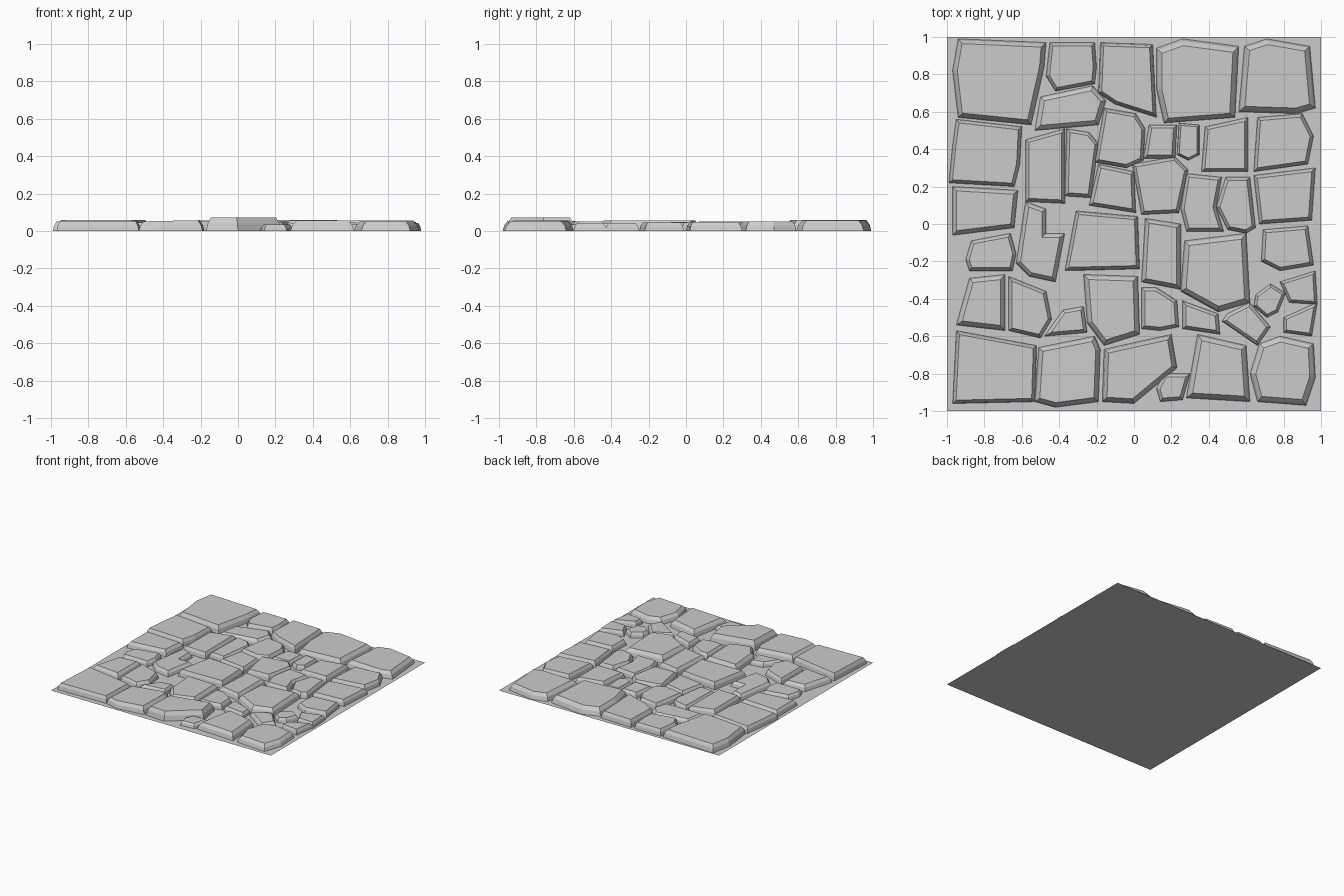
import bpy, bmesh
from mathutils import Vector


def add_mesh(name, bm):
    bmesh.ops.recalc_face_normals(bm, faces=bm.faces)
    me = bpy.data.meshes.new(name)
    bm.to_mesh(me)
    bm.free()
    ob = bpy.data.objects.new(name, me)
    bpy.context.collection.objects.link(ob)
    return ob


def inset(pts, d):
    # mitred inward offset of a clockwise outline
    out = []
    for i, p in enumerate(pts):
        a = (p - pts[i - 1]).normalized()
        b = (pts[(i + 1) % len(pts)] - p).normalized()
        na, nb = Vector((a.y, -a.x)), Vector((b.y, -b.x))
        out.append(p + (na + nb) * (d / (1 + na.dot(nb))))
    return out


count = 0


def stone(h, *outline, w=0.018, shift=(0, 0), tilt=(0, 0)):
    # paving stone: steep side wall, chamfer, flat (optionally tilted) top
    global count
    count += 1
    base = [Vector(p) for p in outline]
    mid_xy = sum(base, Vector((0, 0))) / len(base)
    bm = bmesh.new()
    rings = []
    for k, d, s in ((0, 0, 0), (0.55, 0.3 * w, 0.3), (1, w, 1)):
        ring = []
        for p in inset(base, d):
            q = p + Vector(shift) * s
            z = h + (q - mid_xy).dot(Vector(tilt))
            ring.append(bm.verts.new((q.x, q.y, k * z)))
        rings.append(ring)
    n = len(base)
    for lo, hi in zip(rings, rings[1:]):
        for i in range(n):
            j = (i + 1) % n
            bm.faces.new((lo[j], lo[i], hi[i], hi[j]))
    bm.faces.new(list(reversed(rings[-1])))
    add_mesh(f"paving_stone_{count:02d}", bm)


# mortar bed
bm = bmesh.new()
bmesh.ops.create_grid(bm, x_segments=1, y_segments=1, size=1)
add_mesh("mortar_bed", bm)

# back row
stone(.06, (-.94, .99), (-.47, .97), (-.48, .84), (-.55, .53), (-.94, .57), (-.97, .82), w=.025)
stone(.05, (-.45, .97), (-.21, .97), (-.2, .84), (-.21, .75), (-.42, .71), (-.47, .79))
stone(.055, (-.18, .97), (.1, .96), (.12, .57), (-.1, .64), (-.19, .7))
stone(.06, (.12, .94), (.26, .99), (.56, .95), (.54, .57), (.16, .54), (.12, .72), w=.03, shift=(0, -.006))
stone(.055, (.59, .95), (.71, .99), (.94, .95), (.97, .62), (.87, .59), (.56, .6), w=.03)
stone(.04, (-.5, .68), (-.22, .74), (-.15, .66), (-.19, .53), (-.53, .5), w=.025, tilt=(.04, 0))

# second row
stone(.05, (-.95, .56), (-.6, .52), (-.61, .32), (-.64, .2), (-.99, .22), (-.97, .42))
stone(.048, (-.58, .45), (-.37, .51), (-.37, .11), (-.58, .12))
stone(.042, (-.36, .51), (-.24, .49), (-.19, .43), (-.23, .14), (-.37, .15))
stone(.05, (-.16, .62), (.01, .59), (.06, .51), (.05, .34), (-.04, .3), (-.21, .33))
stone(.042, (.08, .53), (.23, .53), (.22, .35), (.05, .35))
stone(.04, (.24, .54), (.35, .53), (.35, .37), (.29, .34), (.23, .37), w=.012)
stone(.048, (.38, .52), (.61, .57), (.61, .28), (.36, .28))
stone(.05, (.66, .57), (.9, .59), (.96, .47), (.93, .32), (.64, .28))

# third row
stone(.048, (-.97, .2), (-.62, .18), (-.64, -.02), (-.97, -.06), w=.022)
stone(.045, (-.19, .32), (0, .28), (.01, .06), (-.24, .1))
stone(.05, (-.01, .32), (.22, .36), (.29, .29), (.24, .06), (.04, .05))
stone(.045, (.28, .27), (.47, .25), (.44, .09), (.48, -.04), (.28, -.04), (.25, .08))
stone(.045, (.49, .25), (.62, .25), (.65, -.02), (.6, -.05), (.5, -.03), (.44, .09))
stone(.048, (.64, .26), (.97, .3), (.95, .02), (.67, 0))

# fourth row
stone(.042, (-.58, .12), (-.47, .08), (-.47, -.05), (-.37, -.05), (-.42, -.31), (-.56, -.28), (-.63, -.21), w=.022)
stone(.055, (-.31, .07), (.02, .04), (.03, -.24), (-.37, -.25))
stone(.04, (-.87, -.09), (-.66, -.05), (-.63, -.16), (-.65, -.25), (-.88, -.25), (-.9, -.19))
stone(.048, (.06, .03), (.25, 0), (.25, -.35), (.04, -.31), w=.022)
stone(.055, (.27, -.09), (.6, -.05), (.62, -.42), (.45, -.47), (.25, -.36), w=.028)
stone(.045, (.69, -.03), (.93, -.01), (.96, -.22), (.78, -.25), (.68, -.2))

# fifth row
stone(.048, (-.88, -.29), (-.69, -.27), (-.69, -.57), (-.95, -.54), w=.025)
stone(.045, (-.67, -.28), (-.47, -.36), (-.44, -.51), (-.5, -.61), (-.67, -.57))
stone(.038, (-.38, -.46), (-.27, -.44), (-.25, -.58), (-.48, -.6))
stone(.052, (-.27, -.27), (.02, -.28), (.03, -.59), (-.16, -.65), (-.25, -.53), w=.026)
stone(.042, (.04, -.34), (.12, -.34), (.23, -.41), (.24, -.55), (.14, -.57), (.04, -.56))
stone(.04, (.26, -.41), (.45, -.48), (.46, -.59), (.26, -.56))
stone(.035, (.5, -.48), (.62, -.42), (.73, -.55), (.66, -.65), (.47, -.52))
stone(.04, (.65, -.38), (.73, -.32), (.81, -.37), (.77, -.47), (.71, -.5), (.64, -.44), w=.015)
stone(.042, (.78, -.31), (.97, -.25), (.98, -.43), (.83, -.42), w=.015)
stone(.042, (.8, -.5), (.98, -.42), (.95, -.6), (.8, -.58), w=.015)

# front row
stone(.053, (-.95, -.57), (-.52, -.65), (-.53, -.95), (-.97, -.96))
stone(.055, (-.51, -.66), (-.21, -.6), (-.18, -.67), (-.19, -.95), (-.42, -.98), (-.53, -.95), w=.025, tilt=(.02, 0))
stone(.072, (-.16, -.67), (.2, -.59), (.23, -.77), (0, -.96), (-.17, -.95), w=.025)
stone(.035, (.16, -.8), (.3, -.8), (.26, -.94), (.14, -.95), (.12, -.88))
stone(.056, (.34, -.59), (.6, -.65), (.62, -.95), (.28, -.93), w=.028)
stone(.05, (.67, -.64), (.78, -.6), (.96, -.64), (.97, -.82), (.92, -.97), (.66, -.95), (.62, -.8), w=.03)
